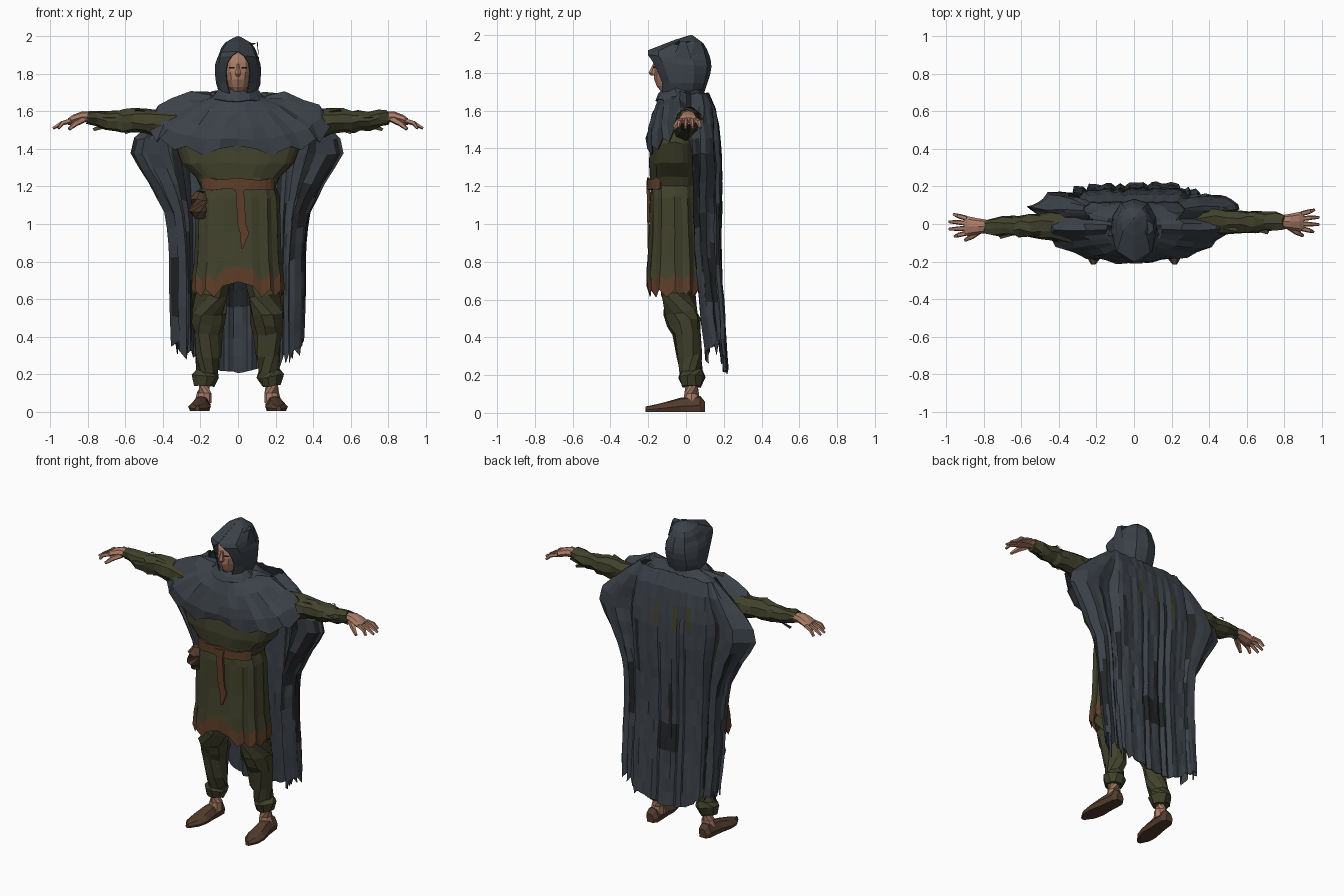
import bpy, bmesh, math, random
from mathutils import Vector

if "Cube" in bpy.data.objects:
    bpy.data.objects.remove(bpy.data.objects["Cube"])

random.seed(4)


def material(name, rgb):
    m = bpy.data.materials.new(name)
    m.diffuse_color = (*rgb, 1)
    m.use_nodes = True
    m.node_tree.nodes["Principled BSDF"].inputs["Base Color"].default_value = m.diffuse_color
    return m


CLOAK = material("slate cloth", (0.045, 0.054, 0.066))
DARK = material("dark lining", (0.017, 0.018, 0.020))
GREEN = material("olive cloth", (0.053, 0.054, 0.025))
BROWN = material("brown leather", (0.115, 0.048, 0.023))
SHOE = material("shoe leather", (0.085, 0.045, 0.026))
SKIN = material("skin", (0.40, 0.20, 0.135))


def jit(a):
    return random.uniform(-a, a)


def loft(name, rings, mats, closed=True, caps=True, rule=None, thick=0):
    """Skin a list of equal point rings; rule(row, column) picks the material."""
    bm = bmesh.new()
    vs = [[bm.verts.new(p) for p in r] for r in rings]
    n = len(rings[0])
    for i in range(len(vs) - 1):
        for j in range(n if closed else n - 1):
            k = (j + 1) % n
            f = bm.faces.new((vs[i][j], vs[i][k], vs[i + 1][k], vs[i + 1][j]))
            f.material_index = rule(i, j) if rule else 0
    if closed and caps:
        bm.faces.new(vs[0])
        f = bm.faces.new(vs[-1])
        f.material_index = rule(len(vs) - 2, 0) if rule else 0
    bmesh.ops.recalc_face_normals(bm, faces=bm.faces)
    me = bpy.data.meshes.new(name)
    bm.to_mesh(me)
    bm.free()
    for m in mats:
        me.materials.append(m)
    ob = bpy.data.objects.new(name, me)
    bpy.context.collection.objects.link(ob)
    if thick:
        mod = ob.modifiers.new("cloth thickness", 'SOLIDIFY')
        mod.thickness = thick
        mod.offset = 0
    return ob


def oval(n, rx, ry, power=1.0):
    """Points of a rounded oval, starting at the front (-y)."""
    pts = []
    for i in range(n):
        a = 2 * math.pi * i / n
        s, c = math.sin(a), -math.cos(a)
        pts.append((math.copysign(abs(s) ** power, s) * rx,
                    math.copysign(abs(c) ** power, c) * ry))
    return pts


def tube(name, path, mat, n=8, rough=0.0):
    """Tapered tube; path holds (x, y, z, radius)."""
    rings = []
    for i, (x, y, z, r) in enumerate(path):
        a = Vector(path[max(i - 1, 0)][:3])
        b = Vector(path[min(i + 1, len(path) - 1)][:3])
        q = (b - a).to_track_quat('Z', 'Y')
        rings.append([Vector((x, y, z)) + q @ Vector((u + jit(rough), v + jit(rough), jit(rough)))
                      for u, v in oval(n, r, r)])
    return loft(name, rings, [mat])


def lerp(tab, t):
    for a, b in zip(tab, tab[1:]):
        if a[0] <= t <= b[0]:
            k = (t - a[0]) / (b[0] - a[0])
            return [p + (q - p) * k for p, q in zip(a, b)]
    return list(tab[-1])


# Tunic: bulky chest, tied waist, ragged brown hem
N = 28
rings = []
for z, rx, ry, cy in [(1.62, .20, .09, -.03), (1.54, .31, .12, -.05), (1.43, .34, .13, -.06),
                      (1.32, .30, .135, -.06), (1.25, .225, .13, -.06), (1.20, .20, .125, -.06),
                      (1.14, .215, .13, -.06), (.95, .22, .135, -.06), (.80, .225, .14, -.06),
                      (.715, .235, .145, -.06), (.63, .24, .145, -.06)]:
    ring = []
    for j, (x, y) in enumerate(oval(N, rx, ry, .75)):
        fold = 1 + (.035 if j % 2 else -.02) * (z < 1.15)
        notch = max(0, 1 - abs(x) / .10) * .08
        dz = notch + (.022 if j % 2 else -.018) if z < .73 else jit(.006)
        ring.append((x * fold, y * fold + cy + jit(.004), z + dz))
    rings.append(ring)
loft("tunic", rings, [GREEN, BROWN], caps=False, rule=lambda i, j: int(i == 9))

# Belt across the front, with knot and hanging end
loft("belt", [[(x, y - .06, z + jit(.006)) for x, y in sorted(oval(N, .205, .14, .75)) if y < -.05]
              for z in (1.24, 1.185)], [BROWN], closed=False, thick=.012)
loft("belt_end", [[(x + w, y - d, z), (x - w, y - d, z), (x - w, y, z), (x + w, y, z)]
                  for x, y, z, w, d in [(.01, -.19, 1.23, .035, .02), (.01, -.19, 1.17, .022, .018),
                                        (.02, -.195, 1.0, .022, .01), (.035, -.195, .95, .024, .01),
                                        (.022, -.195, .87, .005, .01)]], [BROWN])
tube("pouch", [(-.20, -.14, 1.17, .02), (-.205, -.145, 1.13, .05), (-.21, -.145, 1.07, .055),
               (-.205, -.14, 1.03, .03)], SHOE, 8, .006)

for s, label in ((1, "left"), (-1, "right")):
    # Trousers, gathered at knee and ankle
    tube(label + "_trouser_leg", [(s * x, y, z, r) for x, y, z, r in [
        (.12, -.04, .78, .095), (.15, -.04, .62, .095), (.155, -.03, .53, .088), (.158, -.01, .48, .088),
        (.16, .0, .42, .076), (.16, .015, .30, .066), (.168, .03, .22, .058), (.175, .03, .19, .070),
        (.178, .03, .14, .052)]], GREEN, 9, .007)
    tube(label + "_ankle", [(s * .18, .03, .17, .04), (s * .18, .03, .10, .039), (s * .185, .03, .05, .045)],
         SKIN)
    # Pointed shoe
    rings = []
    for y, w, h in [(.10, .025, .055), (.075, .045, .085), (.02, .048, .08), (-.03, .05, .075),
                    (-.10, .06, .055), (-.16, .05, .04), (-.215, .012, .028)]:
        cx = s * (.19 + max(0, .05 - y) * .10)
        rings.append([(cx + u * w, y, .005 + v * h) for u, v in
                      [(-.85, 0), (-1, .4), (-.55, .9), (0, 1), (.55, .9), (1, .4), (.85, 0)]])
    loft(label + "_shoe", rings, [SHOE])
    # Loose sleeve and rolled cuff
    o = s * .012
    tube(label + "_sleeve", [(s * x, y + o, z, r) for x, y, z, r in [
        (.24, -.02, 1.52, .085), (.34, -.01, 1.53, .082), (.44, 0, 1.54, .072), (.50, 0, 1.55, .066),
        (.56, 0, 1.55, .064), (.61, 0, 1.55, .062), (.64, 0, 1.555, .056), (.70, 0, 1.555, .052),
        (.75, 0, 1.565, .046), (.80, 0, 1.57, .040)]], GREEN, 9, .009)
    for k in range(6):  # torn cloth shreds
        x, a = .46 + .055 * k, k * 2.3
        d = Vector((0, math.cos(a), math.sin(a)))
        p = Vector((s * x, o, 1.553)) + d * (.060 - .05 * (x - .46))
        loft(label + "_sleeve_shred", [[p + Vector((s * -.04, 0, 0)), p + Vector((s * .01, .015, .01))],
                                       [p + d * .02 + Vector((s * .03, 0, 0)), p + d * .005 + Vector((s * .04, 0, 0))]],
             [GREEN], closed=False)
    # Hand: flat palm, four fingers, thumb
    loft(label + "_palm", [[(s * x, y + u + o, z + v) for u, v in oval(8, w, h)] for x, y, z, w, h in [
        (.76, .0, 1.572, .03, .025), (.83, .0, 1.57, .042, .03), (.88, .0, 1.555, .052, .026),
        (.905, .0, 1.545, .048, .018)]], [SKIN])
    for k, reach in enumerate((.955, .985, .985, .96)):
        y = -.036 + .026 * k
        tube(label + "_finger", [(s * .89, y + o, 1.55, .014), (s * .935, y * 1.3 + o, 1.538, .013),
                                 (s * reach, y * 1.5 + o, 1.51, .008)], SKIN, 5)
    tube(label + "_thumb", [(s * .82, -.02 + o, 1.56, .02), (s * .865, -.055 + o, 1.535, .016),
                            (s * .90, -.075 + o, 1.505, .009)], SKIN, 5)
    # Shadowed eye plate
    loft(label + "_eye", [[(s * .018, -.176, z), (s * .048, -.163, z)] for z in (1.835, 1.827)],
         [DARK], closed=False)

# Head: skull to chin profile, nose, neck
loft("head", [[(x, y + cy, z) for x, y in oval(12, rx, ry)] for z, rx, ry, cy in [
    (1.925, .03, .05, -.05), (1.90, .065, .085, -.05), (1.86, .08, .112, -.05), (1.81, .08, .12, -.05),
    (1.77, .070, .115, -.055), (1.73, .052, .09, -.065), (1.705, .03, .05, -.085)]], [SKIN])
loft("nose", [[(x, y - .165, z) for x, y in oval(6, r, d)] for z, r, d in [
    (1.85, .009, .008), (1.80, .018, .033), (1.785, .012, .022)]], [SKIN])
tube("neck", [(0, -.03, 1.60, .07), (0, -.03, 1.70, .055), (0, -.04, 1.76, .05)], SKIN)

# Hood: tilted U-shaped slices open at the face and closing to a soft peak
rings = []
for zf, zb, w, o, yf, yb in [(1.66, 1.66, .11, .045, -.10, .09), (1.70, 1.70, .098, .045, -.125, .095),
                             (1.75, 1.745, .115, .058, -.125, .11), (1.81, 1.79, .12, .063, -.15, .125),
                             (1.86, 1.83, .118, .053, -.175, .132), (1.895, 1.86, .11, .030, -.20, .13),
                             (1.918, 1.89, .10, .0, -.20, .122), (1.945, 1.925, .088, .0, -.13, .108),
                             (1.972, 1.955, .066, .0, -.06, .09), (1.993, 1.985, .02, .0, .005, .05),
                             (1.998, 1.998, .001, 0, .028, .032)]:
    d = yb - yf
    half = [(o, 0), (w * .85, .17), (w, .45), (w * .95, .7), (w * .6, .93)]
    pts = half + [(0, 1)] + [(-x, v) for x, v in half[::-1]]
    rings.append([(x + jit(.003) * (0 < v and w > .01), yf + v * d, zf + (zb - zf) * v) for x, v in pts])
loft("hood", rings, [CLOAK], closed=False, thick=.005)
loft("hood_corner", [[(.06, -.08, 1.94), (.055, .03, 1.965)], [(.105, -.03, 1.97), (.10, .0, 1.965)],
                     [(.11, -.07, 1.88), (.112, .03, 1.87)]], [CLOAK], closed=False)

# Shoulder mantle draped over arms, split at the throat, ragged hem
rings = []
M = 32
for t, (rx, ry, cy, zf, zs, zb) in enumerate([
        (.09, .085, -.03, 1.69, 1.68, 1.72), (.15, .115, -.03, 1.65, 1.685, 1.71),
        (.26, .145, -.03, 1.58, 1.71, 1.65), (.36, .165, -.03, 1.51, 1.665, 1.57),
        (.44, .175, -.03, 1.45, 1.63, 1.50), (.485, .18, -.02, 1.385, 1.585, 1.44)]):
    ring = []
    for j, (x, y) in enumerate(oval(M, rx, ry)):
        k = abs(y / ry) ** .6
        z = zs + ((zf if y < 0 else zb) - zs) * k
        if t == 5:
            z += (.022 if j % 2 else -.022) + (.06 if j == 0 else -.01)
        fold = 1 + (.03 if j % 2 else -.03) * (t > 1)
        ring.append((x * fold + jit(.006), y * fold + cy + jit(.005), z + jit(.007)))
    rings.append(ring)
loft("shoulder_mantle", rings, [CLOAK], caps=False, thick=.006)

# Collar folds round the throat
loft("collar", [[(x + jit(.006), y - .03 + jit(.006), z + jit(.01)) for x, y in oval(14, rx, ry)]
                for z, rx, ry in [(1.655, .15, .125), (1.69, .125, .11), (1.71, .10, .09)]],
     [CLOAK], caps=False, thick=.006)

# Long cloak: flat back panel, a recess each side, then wings that wrap forward
TAB = [(0, .27, .115, .05, .22, .02), (.05, .36, .15, .05, .28, .02), (.11, .46, .165, .05, .34, .0),
       (.18, .56, .175, .06, .38, .02), (.24, .575, .18, .06, .36, .04), (.36, .47, .18, .06, .31, .05),
       (.48, .385, .175, .06, .28, .05), (.62, .365, .175, .07, .265, .06), (.80, .365, .19, .09, .26, .08),
       (1, .355, .21, .125, .265, .115)]
C = 24
pleats = [random.choice((-1, -.4, .3, .8)) for _ in range(2 * C + 1)]
rings = []
for i in range(18):
    t, w, yb, ym, xi, yf = lerp(TAB, i / 17)
    dip = .05 * min(1, t * 6) * (1 - .6 * t)
    px = .20 + .10 * w
    plan = [(0, 0, yb), (.40, px, yb), (.50, px + .15 * (w - px), yb - dip),
            (.62, px + .6 * (w - px), yb - .02), (.78, w, ym + .03),
            (.90, w * .88, (ym + yf) / 2), (1, xi, yf)]
    ring = []
    for j in range(-C, C + 1):
        u = abs(j) / C
        _, x, y = lerp(plan, u)
        bottom = .21 + .14 * min(1, (x / .33) ** 2)
        z = 1.69 + (bottom - 1.69) * t
        if i == 17:
            z += random.choice((-.04, 0, .03)) * (u > .3)
        pleat = .011 * min(1, t * 3) * pleats[j + C]
        ring.append((math.copysign(x + pleat * (u > .6), j) if j else 0,
                     y + pleat + jit(.005), z + jit(.006)))
    rings.append(ring)
dark_runs = {(j, random.randrange(2, 14)) for j in range(2 * C) for _ in range(2)
             if random.random() < (.7 if abs(j - C + .5) > .72 * C else .13)}
slits = {C - 6, C - 2, C + 3}


def cloak_colour(i, j):
    if j in slits and i in (2, 3):
        return 2
    if abs(j - C + .5) < 3 and 11 <= i <= 12:
        return 1
    return int(any((j, i - k) in dark_runs for k in range(4)))


loft("cloak", rings, [CLOAK, DARK, GREEN], closed=False, thick=.006, rule=cloak_colour)
